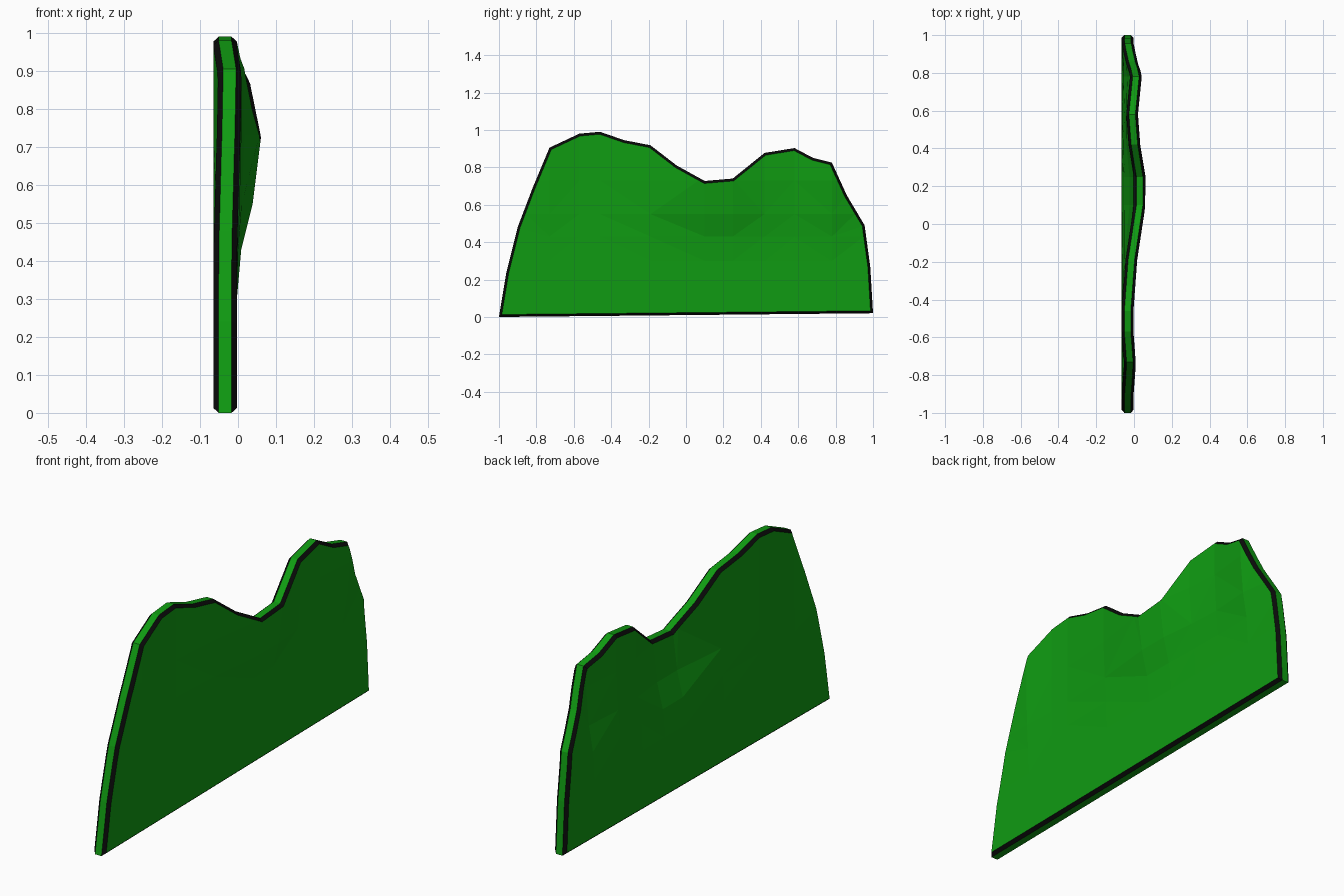
import bpy
import bmesh
from mathutils import Vector

cube = bpy.data.objects.get("Cube")
if cube:
    bpy.data.objects.remove(cube, do_unlink=True)


def make_material(name, colour):
    mat = bpy.data.materials.new(name)
    mat.use_nodes = True
    mat.diffuse_color = colour
    bsdf = mat.node_tree.nodes["Principled BSDF"]
    bsdf.inputs["Base Color"].default_value = colour
    bsdf.inputs["Roughness"].default_value = 0.9
    return mat


GREEN, BLACK = 0, 1
materials = [make_material("hill_green", (0.005, 0.33, 0.006, 1)),
             make_material("outline_black", (0.003, 0.003, 0.003, 1))]

# Hill silhouette (y, z), front foot over both peaks to the back foot
OUTLINE = [(-1, 0), (-.96, .24), (-.9, .48), (-.82, .69), (-.73, .905),
           (-.57, .98), (-.46, .99), (-.33, .945), (-.19, .918), (-.05, .81),
           (.1, .727), (.25, .74), (.42, .877), (.58, .903), (.68, .85),
           (.78, .825), (.86, .65), (.955, .49), (.985, .27), (1, .02)]

# Sideways wave of the top edge along y, and how it fades towards the ground
WAVE = [(-1, -.034), (-.73, -.022), (-.57, -.034), (-.46, -.034),
        (-.19, -.014), (.1, .03), (.25, .03), (.42, .002), (.58, -.01),
        (.78, .01), (1, -.037)]
FADE = [(0, 0), (.3, 0), (.43, .18), (.55, .65), (.73, 1), (1, 1)]
GROUND_X = -.034
RIM, HALF, INSET = .017, .031, .013


def lerp_table(table, v):
    for (a, fa), (b, fb) in zip(table, table[1:]):
        if v <= b:
            t = max(0, (v - a) / (b - a))
            return fa + (fb - fa) * t
    return table[-1][1]


def inset_outline(points, dist):
    """Mitred inset of a clockwise loop."""
    pts = [Vector(p) for p in points]
    result = []
    for i, p in enumerate(pts):
        d1 = (p - pts[i - 1]).normalized()
        d2 = (pts[(i + 1) % len(pts)] - p).normalized()
        n1, n2 = Vector((d1.y, -d1.x)), Vector((d2.y, -d2.x))
        m = (n1 + n2).normalized()
        result.append(p + m * dist / m.dot(n1))
    return result


# Slab: green faces and rim joined by black chamfered edges
bm = bmesh.new()
inner = inset_outline(OUTLINE, INSET)
rings = [[bm.verts.new((x, y, z)) for y, z in loop]
         for x, loop in ((-HALF, inner), (-RIM, OUTLINE),
                         (RIM, OUTLINE), (HALF, inner))]
bm.faces.new(rings[0])
bm.faces.new(rings[-1])
count = len(OUTLINE)
for level, colour in enumerate((BLACK, GREEN, BLACK)):
    lo, hi = rings[level], rings[level + 1]
    for i in range(count):
        j = (i + 1) % count
        bm.faces.new((lo[i], lo[j], hi[j], hi[i])).material_index = colour


# Cut into columns and rows so that the slab can bend
def cut(point, normal):
    bmesh.ops.bisect_plane(bm, geom=bm.verts[:] + bm.edges[:] + bm.faces[:],
                           dist=1e-5, plane_co=point, plane_no=normal)


for y, _ in WAVE[1:-1]:
    cut((0, y, 0), (0, 1, 0))
for z, _ in FADE[1:-1]:
    cut((0, 0, z), (0, 0, 1))

# Bend the slab sideways
for v in bm.verts:
    bend = (lerp_table(WAVE, v.co.y) - GROUND_X) * lerp_table(FADE, v.co.z)
    v.co.x += GROUND_X + bend

bmesh.ops.triangulate(bm, faces=bm.faces[:])
bmesh.ops.recalc_face_normals(bm, faces=bm.faces[:])

mesh = bpy.data.meshes.new("hill")
for mat in materials:
    mesh.materials.append(mat)
bm.to_mesh(mesh)
bm.free()
hill = bpy.data.objects.new("hill", mesh)
bpy.context.collection.objects.link(hill)
